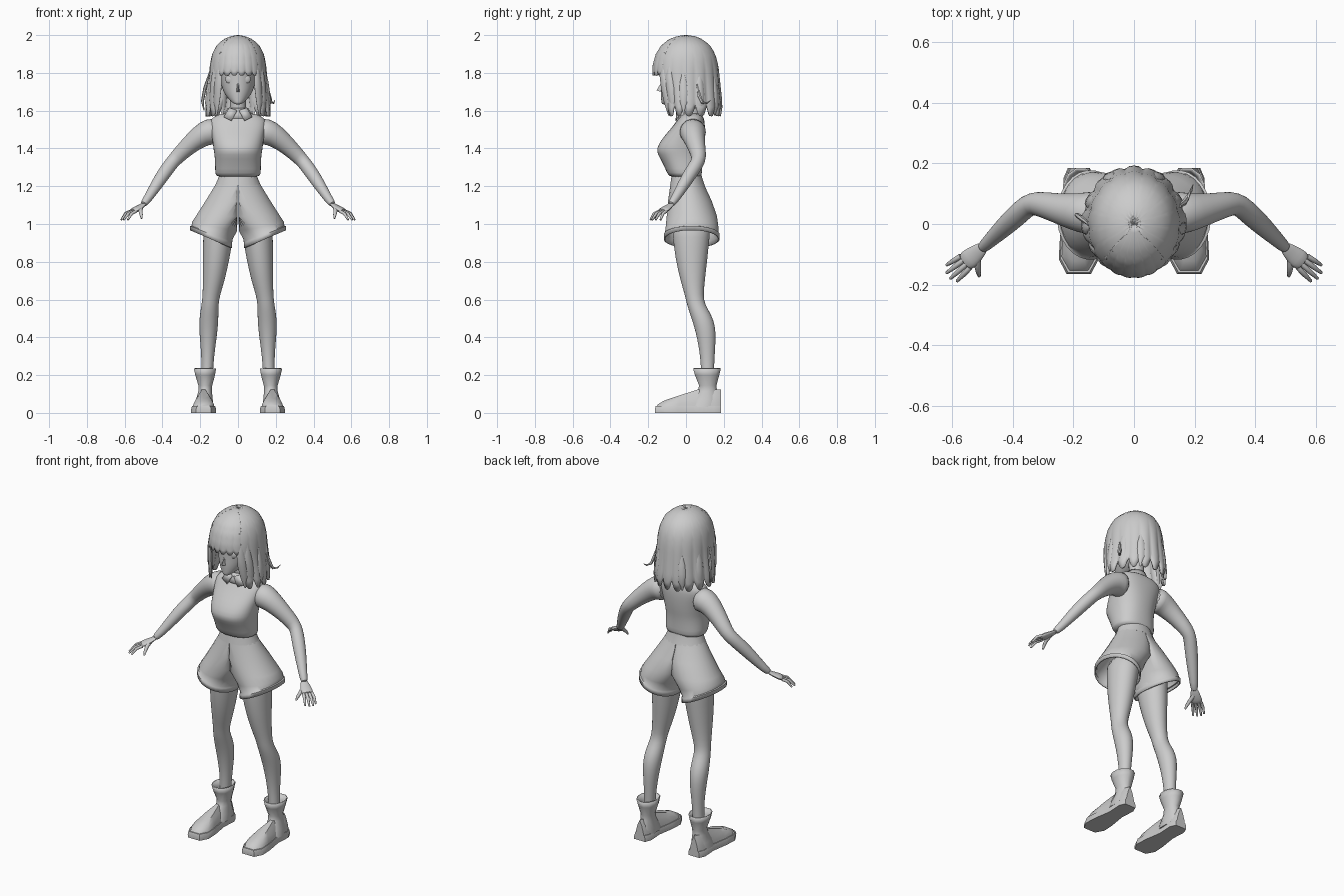
import bpy, bmesh, math
from mathutils import Vector

if "Cube" in bpy.data.objects:
    bpy.data.objects.remove(bpy.data.objects["Cube"])

grey = bpy.data.materials.new("plain_grey")
grey.diffuse_color = (0.6, 0.6, 0.6, 1)
grey.use_nodes = True
grey.node_tree.nodes["Principled BSDF"].inputs["Base Color"].default_value = grey.diffuse_color


def finish(name, bm, mirror=False, subdiv=0, thick=0, angle=50):
    """Turn a bmesh into a shaded object with its modifiers."""
    bmesh.ops.recalc_face_normals(bm, faces=bm.faces)
    me = bpy.data.meshes.new(name)
    bm.to_mesh(me)
    bm.free()
    ob = bpy.data.objects.new(name, me)
    bpy.context.collection.objects.link(ob)
    me.materials.append(grey)
    if thick:
        m = ob.modifiers.new("thickness", 'SOLIDIFY')
        m.thickness, m.offset = thick, -1
    if subdiv:
        ob.modifiers.new("smooth", 'SUBSURF').levels = subdiv
    if mirror:
        m = ob.modifiers.new("mirror", 'MIRROR')
        m.use_mirror_merge = False
    bpy.ops.object.select_all(action='DESELECT')
    ob.select_set(True)
    bpy.context.view_layer.objects.active = ob
    bpy.ops.object.shade_smooth_by_angle(angle=math.radians(angle))
    return ob


def skin(bm, rings, closed=True, caps=(True, True)):
    """Bridge rings of points with quads."""
    vs = [[bm.verts.new(p) for p in r] for r in rings]
    n = len(vs[0])
    for a, b in zip(vs, vs[1:]):
        for i in range(n if closed else n - 1):
            j = (i + 1) % n
            bm.faces.new((a[i], a[j], b[j], b[i]))
    if caps[0]:
        bm.faces.new(vs[0])
    if caps[1]:
        bm.faces.new(vs[-1])


def loft(name, secs, n=20, caps=(True, True), clamp=False, power=1.0, **kw):
    """Stack level sections (z, centre x, half width, front y, back y, tilt)."""
    rings = []
    for z, cx, rx, yf, yb, *t in secs:
        ring = []
        for i in range(n):
            a = 2 * math.pi * (i + 0.5) / n
            c, s = math.cos(a), math.sin(a)
            c = math.copysign(abs(c) ** power, c)
            s = math.copysign(abs(s) ** power, s)
            x = cx + rx * c
            if clamp:
                x = max(x, 0.002)
            zz = z + (t[0] * (x - cx) if t else 0)
            ring.append((x, (yf + yb) / 2 + (yb - yf) / 2 * s, zz))
        rings.append(ring)
    bm = bmesh.new()
    skin(bm, rings, caps=caps)
    return finish(name, bm, **kw)


def add_tube(bm, pts, n=10, flat=1.0, up=(0, 0, 1)):
    """Sweep a round or flattened section along (x, y, z, radius) points."""
    P = [Vector(p[:3]) for p in pts]
    rings = []
    for i, p in enumerate(P):
        d = (P[min(i + 1, len(P) - 1)] - P[max(i - 1, 0)]).normalized()
        side = d.cross(Vector(up)).normalized()
        nor = side.cross(d)
        r = pts[i][3]
        rings.append([p + side * r * math.cos(2 * math.pi * k / n)
                      + nor * r * flat * math.sin(2 * math.pi * k / n) for k in range(n)])
    skin(bm, rings)


# Torso with fitted shirt
loft("shirt", [
    (1.245, 0, .116, -.085, .08), (1.265, 0, .123, -.10, .086), (1.32, 0, .122, -.122, .086),
    (1.37, 0, .126, -.152, .09), (1.40, 0, .132, -.158, .095), (1.45, 0, .137, -.13, .10),
    (1.50, 0, .148, -.085, .102), (1.545, 0, .155, -.05, .10), (1.575, 0, .125, -.03, .09),
    (1.59, 0, .06, -.015, .07)], power=.85, subdiv=1)
loft("shirt_collar", [(1.56, 0, .085, -.055, .085), (1.59, 0, .068, -.045, .075),
                      (1.615, 0, .055, -.03, .068)], caps=(False, False), thick=.006)
bm = bmesh.new()
skin(bm, [[(.004, -.045, 1.60), (.035, -.05, 1.545)], [(.045, -.03, 1.615), (.075, -.04, 1.565)]],
     closed=False, caps=(False, False))
finish("collar_points", bm, mirror=True, thick=.006)

# Shorts: waistband and two flared legs
loft("waistband", [(1.205, 0, .122, -.085, .10), (1.25, 0, .103, -.078, .085),
                   (1.262, 0, .10, -.076, .083)])
loft("shorts_leg", [
    (1.235, 0, .105, -.078, .088), (1.19, 0, .131, -.086, .105), (1.12, .03, .144, -.096, .138),
    (1.04, .08, .145, -.103, .165), (.985, .125, .12, -.108, .172, .2),
    (.95, .14, .106, -.112, .172, .38), (.945, .143, .112, -.118, .178, .4),
    (.92, .143, .112, -.118, .178, .42)],
    n=28, caps=(True, False), clamp=True, mirror=True, thick=.008)

# Legs
loft("leg", [
    (1.04, .095, .088, -.085, .14), (.93, .105, .08, -.07, .125), (.82, .115, .072, -.058, .115),
    (.70, .128, .058, -.03, .10), (.62, .142, .046, -.005, .093), (.575, .148, .045, .004, .10),
    (.52, .153, .05, .022, .135), (.46, .156, .051, .042, .156), (.39, .158, .044, .06, .158),
    (.30, .16, .034, .075, .152), (.22, .163, .031, .08, .148), (.12, .168, .03, .08, .148)],
    subdiv=1, mirror=True)

# Boots: flared cuff, shaft, foot and sole
loft("boot_shaft", [
    (.235, .175, .061, .035, .187), (.20, .174, .054, .045, .178), (.145, .173, .038, .068, .163),
    (.115, .174, .037, .06, .166), (.07, .178, .046, .03, .178), (.03, .18, .05, .0, .183)],
    n=12, caps=(False, True), mirror=True, thick=.006)


def foot_ring(z, grow, toe):
    outline = [(.03, .185), (.045, .15), (.04, .06), (.056, -.04), (.06, -.11), (.034, -.157)]
    half = [((w + grow), y if y > 0 else y + toe * abs(y) / .157) for w, y in outline]
    return [(.182 + w, y, z) for w, y in half] + [(.182 - w, y, z) for w, y in reversed(half)]


def sloped(z0, rise, grow, toe):
    return [(x, y, z0 + rise * max(0, min(1, (y + .11) / .17))) for x, y, z in foot_ring(0, grow, toe)]


bm = bmesh.new()
skin(bm, [foot_ring(.03, -.002, 0), sloped(.045, .01, -.006, .008), sloped(.062, .03, -.016, .035),
          sloped(.068, .055, -.03, .075)])
finish("boot_foot", bm, mirror=True)
bm = bmesh.new()
skin(bm, [foot_ring(0, .006, -.007), foot_ring(.02, .006, -.008), foot_ring(.036, .001, -.003)])
finish("boot_sole", bm, mirror=True, angle=30)

# Arm, palm and fingers
bm = bmesh.new()
add_tube(bm, [(.10, .035, 1.49, .072), (.155, .036, 1.49, .073), (.20, .04, 1.465, .062),
              (.265, .055, 1.412, .048), (.325, .07, 1.352, .041), (.35, .062, 1.325, .038),
              (.39, .025, 1.27, .037), (.43, -.012, 1.21, .033), (.48, -.06, 1.13, .023),
              (.505, -.083, 1.10, .02)], n=14)
finish("arm", bm, mirror=True, subdiv=1)
bm = bmesh.new()
add_tube(bm, [(.49, -.07, 1.112, .018), (.515, -.092, 1.092, .028), (.54, -.113, 1.077, .036),
              (.562, -.13, 1.066, .034)], flat=.42)
finish("palm", bm, mirror=True, subdiv=1)
bm = bmesh.new()
ahead, across = Vector((.76, -.62, 0)), Vector((.62, .76, 0))
for k, length in enumerate((.062, .074, .072, .055)):
    off = (k - 1.5) * .0165
    base = Vector((.556, -.125, 1.067)) + across * off
    way = ahead + across * off * 5
    mid, tip = base + way * length * .55, base + way * length
    add_tube(bm, [(*base, .009), (mid.x, mid.y, 1.055, .0085), (tip.x, tip.y, 1.022, .005)], n=8)
add_tube(bm, [(.515, -.10, 1.088, .012), (.516, -.135, 1.07, .011), (.513, -.157, 1.05, .009),
              (.51, -.172, 1.03, .005)], n=8)
finish("fingers", bm, mirror=True)

# Neck and head
bm = bmesh.new()
add_tube(bm, [(0, .035, 1.53, .05), (0, .025, 1.6, .042), (0, .015, 1.70, .042)], n=14, up=(0, 1, 0))
finish("neck", bm)
loft("head", [
    (1.632, 0, .014, -.127, -.095), (1.645, 0, .034, -.131, -.055), (1.67, 0, .058, -.133, .01),
    (1.70, 0, .078, -.136, .07), (1.74, 0, .092, -.134, .105), (1.80, 0, .10, -.137, .125),
    (1.86, 0, .105, -.138, .13), (1.92, 0, .095, -.11, .11), (1.96, 0, .05, -.06, .06)], subdiv=1)
bm = bmesh.new()
skin(bm, [[(-.011, -.126, 1.698), (.011, -.126, 1.698), (.004, -.128, 1.75), (-.004, -.128, 1.75)],
          [(-.002, -.156, 1.707), (.002, -.156, 1.707), (.001, -.146, 1.725), (-.001, -.146, 1.725)]])
finish("nose", bm)
bm = bmesh.new()
bmesh.ops.create_uvsphere(bm, u_segments=16, v_segments=8, radius=1)
for v in bm.verts:
    x, y, z = v.co
    v.co = (.046 + .021 * x, -.113 + .008 * y + .25 * .021 * x, 1.766 + .021 * z)
finish("eye", bm, mirror=True)

# Hair shell: height, half width, front y, back y
HAIR = [(2.0, .004, -.004, .004), (1.995, .035, -.045, .045), (1.978, .078, -.09, .088),
        (1.945, .114, -.132, .128), (1.90, .137, -.16, .155), (1.84, .149, -.177, .17),
        (1.78, .153, -.177, .176), (1.70, .161, -.157, .183), (1.63, .17, -.14, .19),
        (1.57, .168, -.13, .18)]


def hair_point(a, z):
    for lo, hi in zip(HAIR, HAIR[1:]):
        if z >= hi[0] - 1e-6:
            break
    t = (lo[0] - z) / (lo[0] - hi[0])
    rx, yf, yb = (lo[i] + (hi[i] - lo[i]) * t for i in (1, 2, 3))
    return rx * math.sin(a), (-yf if math.cos(a) > 0 else yb) * -math.cos(a)


def hair_shell(name, a0, a1, bottom, locks, wave, notch, step):
    n = locks * step
    rings = [[] for _ in range(15)]
    for i in range(n + 1):
        a = a0 + (a1 - a0) * i / n
        lobe = abs(math.sin(math.pi * i / step))
        end = bottom + notch * (1 - lobe) ** 1.5
        for k, ring in enumerate(rings):
            t = k / 14
            z = 2 - (2 - end) * t ** 1.6
            x, y = hair_point(a, z)
            s = 1 + wave * (lobe - .5) * max(0, t - .4)
            ring.append((x * s, y * s, z))
    bm = bmesh.new()
    skin(bm, rings, closed=False, caps=(False, False))
    finish(name, bm, thick=.012)


R = math.radians
hair_shell("hair_fringe", R(-46), R(46), 1.785, 6, .03, .02, 8)
hair_shell("hair_back", R(42), R(318), 1.57, 13, .09, .06, 8)

# Loose locks framing the face and curling at the ends
bm = bmesh.new()
for deg, top, low in ((44, 1.86, 1.575), (58, 1.84, 1.60), (85, 1.80, 1.585), (115, 1.80, 1.58),
                      (150, 1.78, 1.575)):
    pts = []
    for k, r in enumerate((.008, .022, .026, .022, .004)):
        z = top + (low - top) * k / 4
        x, y = hair_point(R(deg), z)
        pts.append((x * .97, y * .97, z, r))
    add_tube(bm, pts, n=8, flat=.5, up=(math.sin(R(deg)), -math.cos(R(deg)), 0))
finish("hair_locks", bm, mirror=True)
bm = bmesh.new()
add_tube(bm, [(.15, .06, 1.74, .006), (.165, .07, 1.68, .01), (.175, .085, 1.645, .008),
              (.188, .11, 1.64, .005), (.195, .13, 1.655, .001)], n=6, up=(0, 1, 0))
add_tube(bm, [(-.15, .0, 1.80, .005), (-.175, .02, 1.72, .009), (-.188, .03, 1.65, .008),
              (-.18, .03, 1.60, .002)], n=6, up=(0, 1, 0))
finish("hair_wisps", bm)
